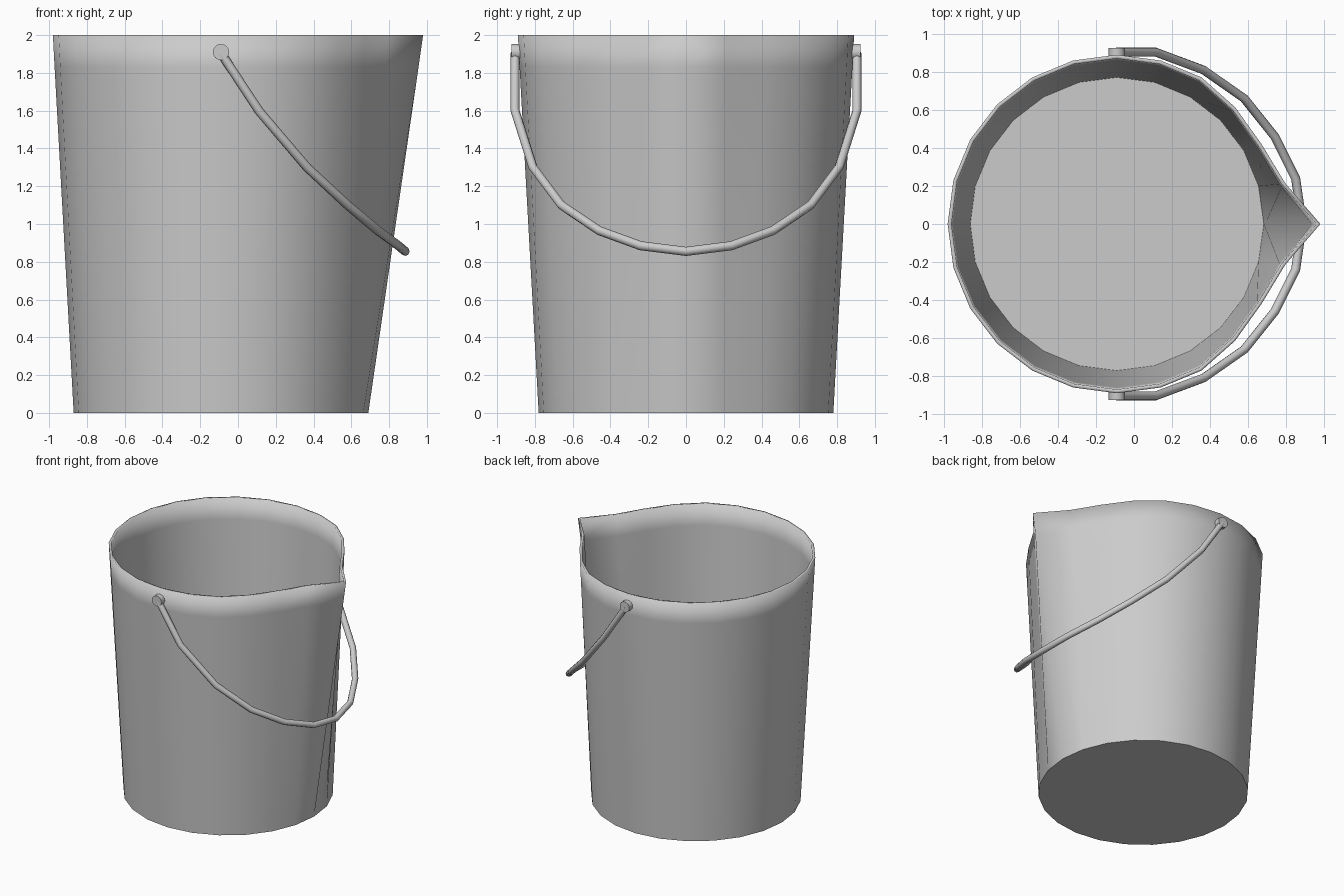
import bpy, bmesh, math
from mathutils import Matrix

if "Cube" in bpy.data.objects:
    bpy.data.objects.remove(bpy.data.objects["Cube"])

CX = -0.09          # axis of the bucket
SIDES = 24
# spout: shift of the rim at full height, by step away from the tip
PULL = {0: (0.18, 0.0), 1: (0.025, -0.015), 2: (-0.01, -0.025), 3: (-0.008, -0.015)}


def ring(bm, r, z):
    verts = []
    for i in range(SIDES):
        a = 2 * math.pi * i / SIDES
        k = i if i <= SIDES // 2 else i - SIDES
        dx, dy = PULL.get(abs(k), (0, 0))
        t = z / 2
        x = CX + r * math.cos(a) + dx * t
        y = r * math.sin(a) + math.copysign(dy, -k) * t * (1 if k else 0)
        verts.append(bm.verts.new((x, y, z)))
    return verts


def finish(bm, name):
    bmesh.ops.recalc_face_normals(bm, faces=bm.faces)
    me = bpy.data.meshes.new(name)
    bm.to_mesh(me)
    bm.free()
    ob = bpy.data.objects.new(name, me)
    bpy.context.collection.objects.link(ob)
    return ob


# bucket body: outer wall, thin rim, inner wall
bm = bmesh.new()
rings = [ring(bm, r, z) for r, z in
         [(0.78, 0), (0.881, 1.83), (0.89, 2), (0.87, 2), (0.861, 1.83), (0.771, 0.02)]]
for lo, hi in zip(rings, rings[1:]):
    for i in range(SIDES):
        j = (i + 1) % SIDES
        bm.faces.new((lo[i], lo[j], hi[j], hi[i]))
for f in bm.faces:
    f.smooth = True
# flat underside and floor with crisp borders
for loop in (rings[0], rings[-1]):
    cap = bm.faces.new(loop)
    for e in cap.edges:
        e.smooth = False
finish(bm, "bucket_body")

# pivot pins on both sides
for side, label in ((1, "back"), (-1, "front")):
    bm = bmesh.new()
    bmesh.ops.create_cone(bm, cap_ends=True, segments=16, radius1=0.043, radius2=0.043, depth=0.05,
                          matrix=Matrix.Translation((CX, side * 0.9, 1.91)) @ Matrix.Rotation(math.pi / 2, 4, 'X'))
    for f in bm.faces:
        f.smooth = len(f.verts) == 4
    for e in bm.edges:
        if any(len(f.verts) > 4 for f in e.link_faces):
            e.smooth = False
    finish(bm, "pivot_pin_" + label)

# wire handle hanging round the spout side
half = [(-0.09, 0.905, 1.905), (0.11, 0.905, 1.6), (0.365, 0.81, 1.30), (0.58, 0.66, 1.10),
        (0.74, 0.46, 0.965), (0.85, 0.24, 0.885), (0.885, 0, 0.855)]
path = half + [(x, -y, z) for x, y, z in reversed(half[:-1])]
cu = bpy.data.curves.new("handle", 'CURVE')
cu.dimensions = '3D'
cu.bevel_depth = 0.024
cu.bevel_resolution = 2
cu.use_fill_caps = True
sp = cu.splines.new('POLY')
sp.points.add(len(path) - 1)
for p, co in zip(sp.points, path):
    p.co = (*co, 1)
sp.use_smooth = True
bpy.context.collection.objects.link(bpy.data.objects.new("handle", cu))
